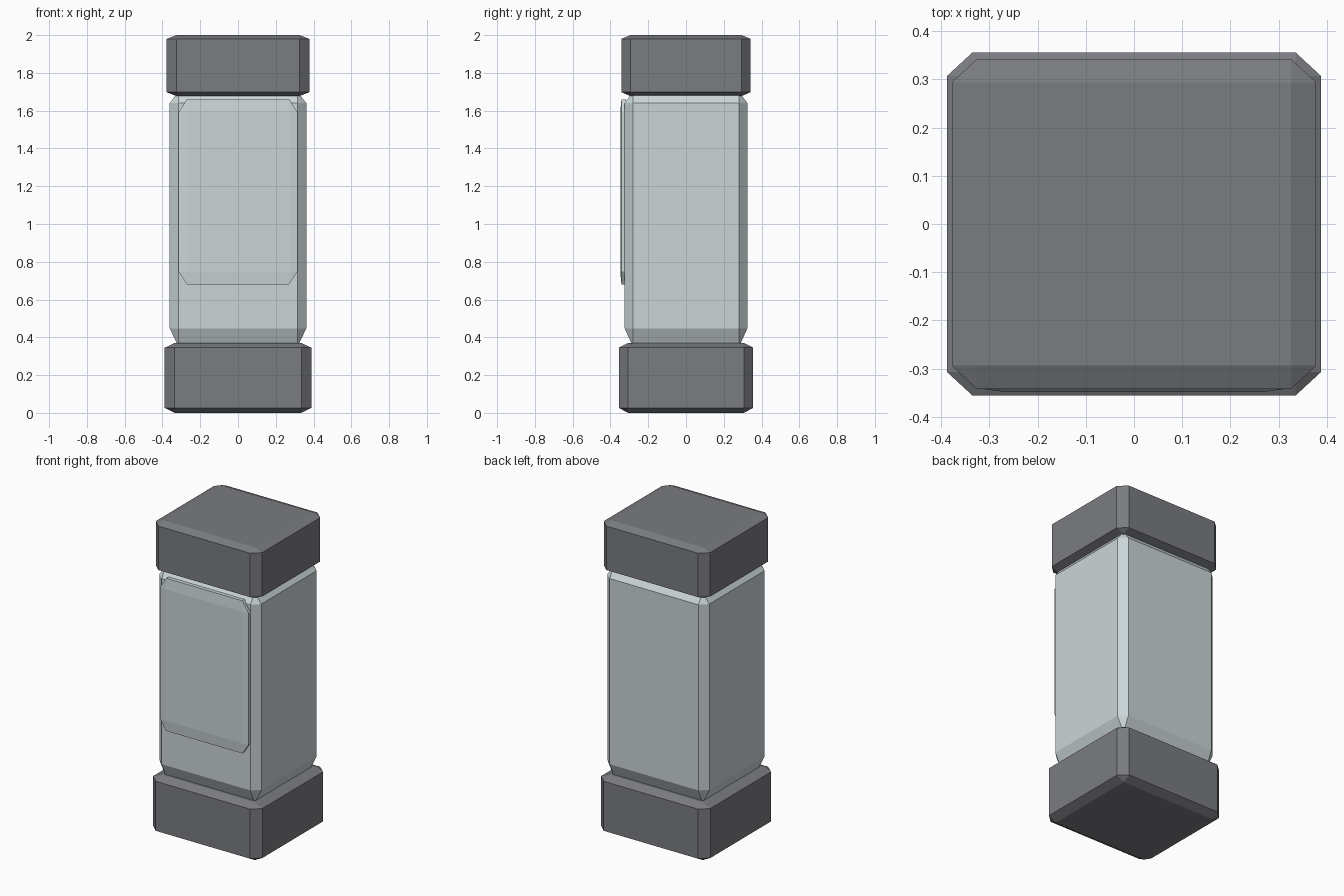
import bpy
import bmesh

cube = bpy.data.objects.get("Cube")
if cube:
    bpy.data.objects.remove(cube, do_unlink=True)


def make_material(name, rgb):
    mat = bpy.data.materials.new(name)
    mat.use_nodes = True
    color = (*rgb, 1.0)
    mat.diffuse_color = color
    mat.node_tree.nodes["Principled BSDF"].inputs["Base Color"].default_value = color
    return mat


def chamfered_box(name, mat, *axes):
    """Box with chamfered edges; each axis gives outer/inner limits low to high."""
    bm = bmesh.new()
    bmesh.ops.create_cube(bm, size=2)
    bmesh.ops.bevel(bm, geom=bm.edges[:], offset=0.25, segments=1,
                    affect='EDGES', profile=0.5)
    for v in bm.verts:
        for i, (low, low_in, high_in, high) in enumerate(axes):
            c = v.co[i]
            if c < 0:
                v.co[i] = low if c < -0.9 else low_in
            else:
                v.co[i] = high if c > 0.9 else high_in
    bmesh.ops.recalc_face_normals(bm, faces=bm.faces[:])
    mesh = bpy.data.meshes.new(name)
    bm.to_mesh(mesh)
    bm.free()
    mesh.materials.append(mat)
    obj = bpy.data.objects.new(name, mesh)
    bpy.context.collection.objects.link(obj)
    return obj


def sym(half, inner):
    return (-half, -inner, inner, half)


dark = make_material("dark grey plastic", (0.195, 0.20, 0.218))
pale = make_material("pale blue grey glass", (0.60, 0.665, 0.685))

# Base block and cap
chamfered_box("base", dark, sym(0.388, 0.335), sym(0.356, 0.307),
              (0.0, 0.027, 0.345, 0.37))
chamfered_box("cap", dark, sym(0.378, 0.326), sym(0.342, 0.294),
              (1.677, 1.698, 1.98, 2.0))

# Container body between them
chamfered_box("body", pale, sym(0.362, 0.315), sym(0.325, 0.281),
              (0.35, 0.448, 1.64, 1.70))

# Raised panel on the front
chamfered_box("front_panel", pale, sym(0.315, 0.27),
              (-0.348, -0.342, -0.318, -0.312),
              (0.68, 0.748, 1.592, 1.66))
